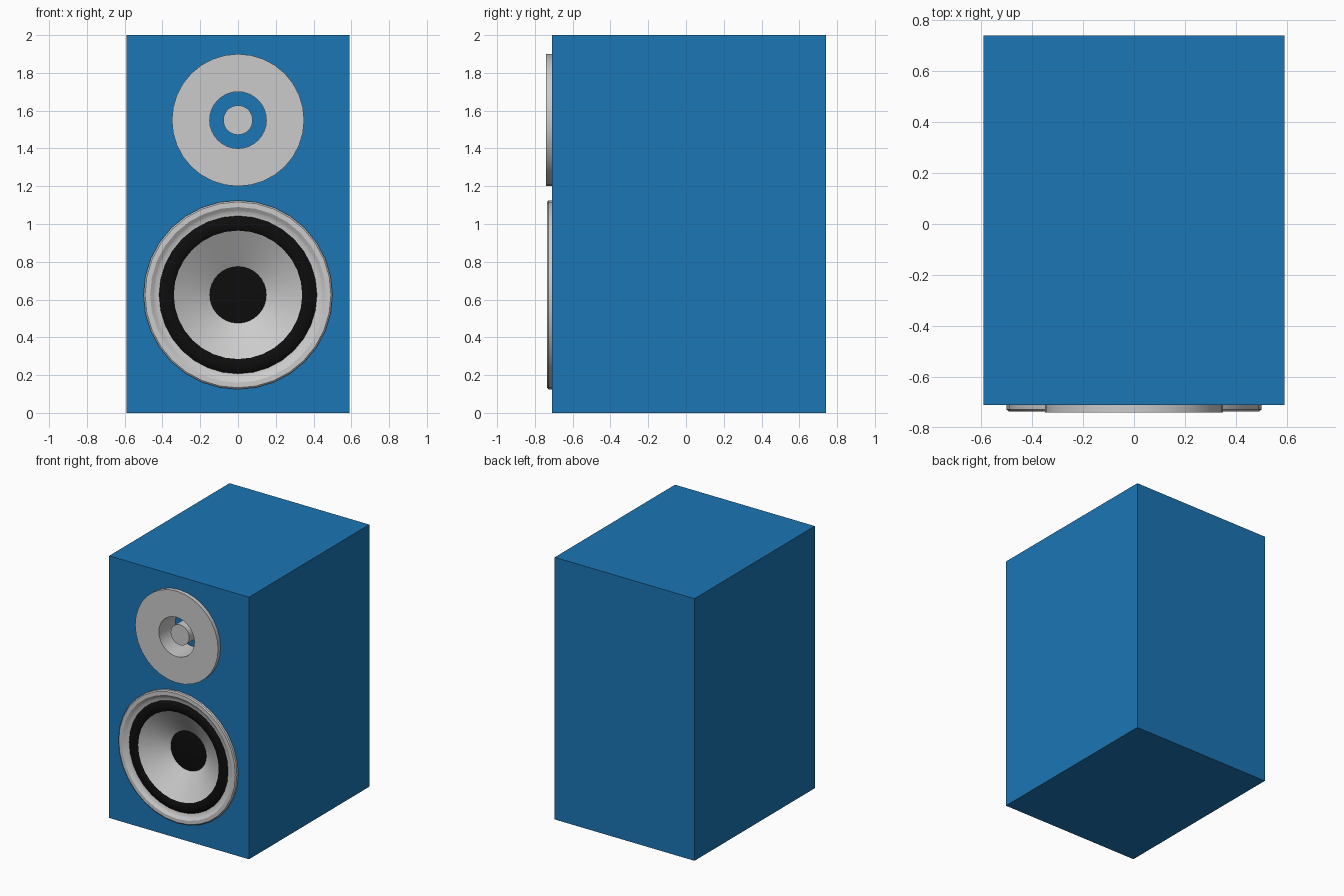
import bpy, bmesh
from math import cos, sin, tau, radians

if "Cube" in bpy.data.objects:
    bpy.data.objects.remove(bpy.data.objects["Cube"])

FRONT = -0.71          # y of the cabinet front
TWEETER_Z, WOOFER_Z = 1.55, 0.625


def material(name, rgb):
    m = bpy.data.materials.new(name)
    m.diffuse_color = (*rgb, 1)
    m.use_nodes = True
    m.node_tree.nodes["Principled BSDF"].inputs["Base Color"].default_value = m.diffuse_color
    return m


blue = material("blue_paint", (0.011, 0.18, 0.46))
black = material("black_rubber", (0.004, 0.004, 0.004))


def add_mesh(name, bm, mat=None):
    me = bpy.data.meshes.new(name)
    bm.to_mesh(me)
    bm.free()
    ob = bpy.data.objects.new(name, me)
    bpy.context.collection.objects.link(ob)
    if mat:
        me.materials.append(mat)
    return ob


def lathe(name, z, profile, mat=None, n=32, cap=False, cap_back=False):
    """Spin (radius, y) points, outside to inside, about a y axis at height z."""
    bm = bmesh.new()
    rings = [[bm.verts.new((r * cos(tau * i / n), y, z + r * sin(tau * i / n)))
              for i in range(n)] for r, y in profile]
    for a, b in zip(rings, rings[1:]):
        for i in range(n):
            j = (i + 1) % n
            bm.faces.new((a[i], a[j], b[j], b[i]))
    if cap:
        bm.faces.new(rings[-1])
    if cap_back:
        bm.faces.new(rings[0][::-1])
    ob = add_mesh(name, bm, mat)
    bpy.ops.object.select_all(action='DESELECT')
    bpy.context.view_layer.objects.active = ob
    ob.select_set(True)
    bpy.ops.object.shade_smooth_by_angle(angle=radians(30))
    return ob


# Cabinet with a pocket for each driver
bm = bmesh.new()
bmesh.ops.create_cube(bm, size=1)
for v in bm.verts:
    v.co = (v.co.x * 1.18, v.co.y * 1.45 + 0.015, v.co.z * 2 + 1)
cabinet = add_mesh("cabinet", bm, blue)
for label, z, r, depth in (("tweeter", TWEETER_Z, 0.16, -0.54),
                           ("woofer", WOOFER_Z, 0.43, -0.55)):
    cutter = lathe(label + "_cutter", z, [(r, depth), (r, -0.9)], blue,
                   cap=True, cap_back=True)
    cutter.hide_render = True
    bpy.context.view_layer.objects.active = cabinet
    mod = cabinet.modifiers.new("pocket", 'BOOLEAN')
    mod.operation, mod.solver, mod.object = 'DIFFERENCE', 'EXACT', cutter
    bpy.ops.object.modifier_apply(modifier=mod.name)
    bpy.data.objects.remove(cutter)

# Tweeter: flat plate with a deep throat, and a centre plug
lathe("tweeter_plate", TWEETER_Z,
      [(0.35, FRONT), (0.35, -0.74), (0.15, -0.74), (0.15, -0.54)])
lathe("tweeter_plug", TWEETER_Z, [(0.078, -0.54), (0.078, -0.70)], cap=True)

# Woofer: rounded rim, rubber surround, cone and dust cap
lathe("woofer_rim", WOOFER_Z,
      [(0.5, FRONT), (0.5, -0.728), (0.492, -0.735), (0.465, -0.735),
       (0.45, -0.725), (0.44, -0.718), (0.418, -0.715)])
lathe("woofer_surround", WOOFER_Z,
      [(0.418, -0.715), (0.405, -0.725), (0.38, -0.73), (0.355, -0.727),
       (0.34, -0.718)], black)
lathe("woofer_cone", WOOFER_Z, [(0.34, -0.718), (0.15, -0.595)])
lathe("woofer_dust_cap", WOOFER_Z,
      [(0.15, -0.595), (0.1, -0.6), (0.05, -0.603)], black, cap=True)
